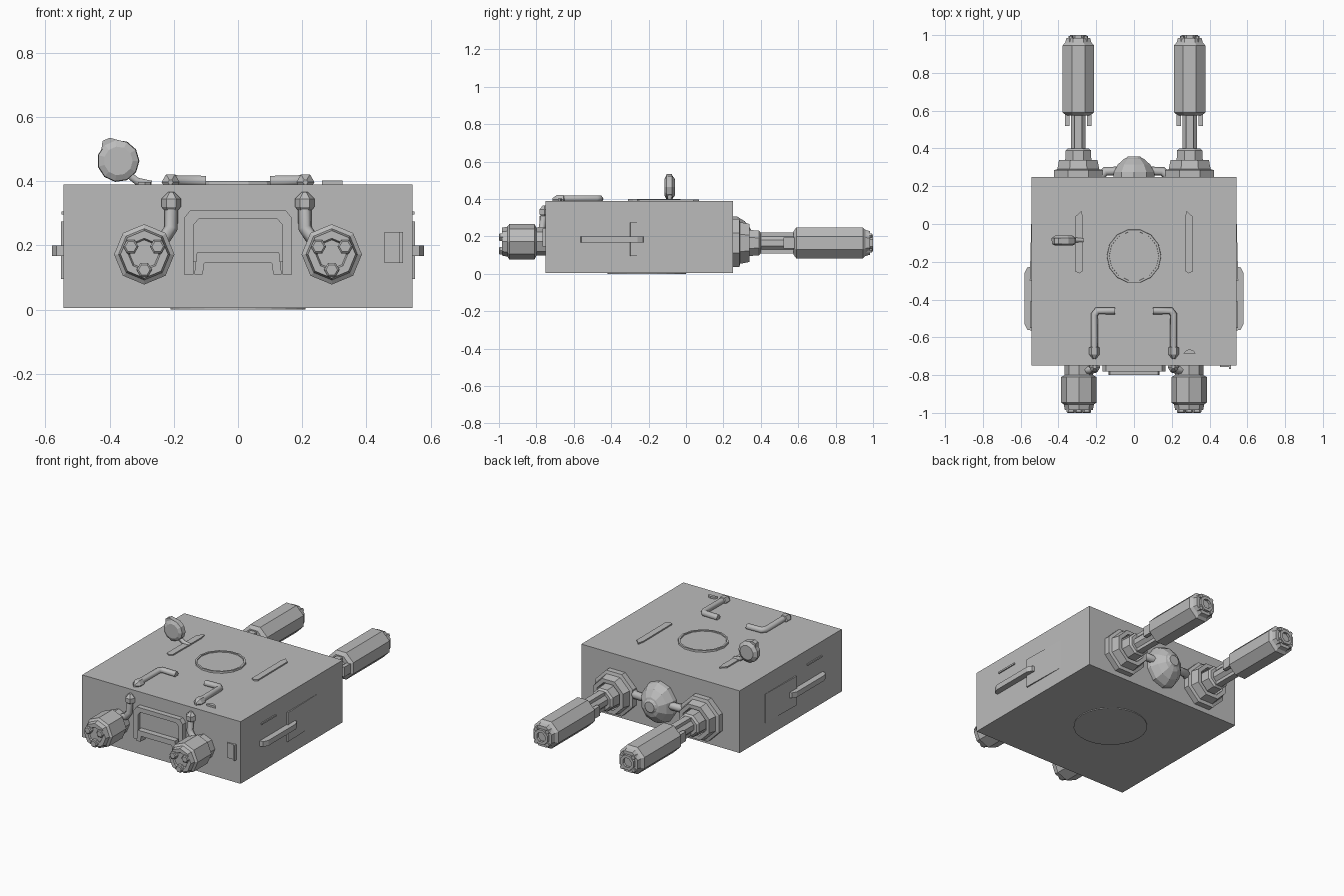
import bpy, bmesh, math
from mathutils import Vector

if "Cube" in bpy.data.objects:
    bpy.data.objects.remove(bpy.data.objects["Cube"])

grey = bpy.data.materials.new("hull grey")
grey.use_nodes = True
grey.diffuse_color = (0.5, 0.5, 0.5, 1)
grey.node_tree.nodes["Principled BSDF"].inputs["Base Color"].default_value = (0.5, 0.5, 0.5, 1)


def finish(name, bm):
    bmesh.ops.recalc_face_normals(bm, faces=bm.faces)
    mesh = bpy.data.meshes.new(name)
    bm.to_mesh(mesh)
    bm.free()
    mesh.materials.append(grey)
    obj = bpy.data.objects.new(name, mesh)
    bpy.context.collection.objects.link(obj)
    return obj


AXES = {"x": lambda u, v, w: (w, u, v),
        "y": lambda u, v, w: (u, w, v),
        "z": lambda u, v, w: (u, v, w)}


def prism(name, points, w0, w1, axis):
    """Extrude an outline along an axis."""
    bm = bmesh.new()
    a, b = [[bm.verts.new(AXES[axis](u, v, w)) for u, v in points] for w in (w0, w1)]
    bm.faces.new(a)
    bm.faces.new(b[::-1])
    for i in range(len(a)):
        j = (i + 1) % len(a)
        bm.faces.new((a[i], a[j], b[j], b[i]))
    return finish(name, bm)


def box(name, x0, x1, y0, y1, z0, z1):
    return prism(name, [(x0, y0), (x1, y0), (x1, y1), (x0, y1)], z0, z1, "z")


def lathe(name, profile, centre, axis="y", sides=8, turn=0.0, stretch=1.0, ring=False):
    """Revolve (distance, radius) pairs; a ring profile closes on itself."""
    bm = bmesh.new()
    loops = []
    for w, r in profile:
        loop = []
        for i in range(sides):
            t = 2 * math.pi * (i + turn) / sides
            p = AXES[axis](r * math.cos(t), r * stretch * math.sin(t), w)
            loop.append(bm.verts.new(Vector(p) + Vector(centre)))
        loops.append(loop)
    pairs = list(zip(loops, loops[1:]))
    if ring:
        pairs.append((loops[-1], loops[0]))
    else:
        bm.faces.new(loops[0])
        bm.faces.new(loops[-1])
    for a, b in pairs:
        for i in range(sides):
            j = (i + 1) % sides
            bm.faces.new((a[i], a[j], b[j], b[i]))
    return finish(name, bm)


def pipe(name, points, radius):
    curve = bpy.data.curves.new(name, "CURVE")
    curve.dimensions = "3D"
    curve.bevel_depth = radius
    curve.bevel_resolution = 1
    curve.use_fill_caps = True
    spline = curve.splines.new("POLY")
    spline.points.add(len(points) - 1)
    for p, co in zip(spline.points, points):
        p.co = (*co, 1)
    obj = bpy.data.objects.new(name, curve)
    bpy.context.collection.objects.link(obj)
    mesh = bpy.data.meshes.new_from_object(obj.evaluated_get(bpy.context.evaluated_depsgraph_get()))
    bpy.data.objects.remove(obj)
    mesh.materials.clear()
    mesh.materials.append(grey)
    bpy.context.collection.objects.link(bpy.data.objects.new(name, mesh))


# Main hull and the thin disc under it
box("hull", -0.543, 0.543, -0.75, 0.25, 0.005, 0.39)
lathe("belly_disc", [(0, 0.21), (0.006, 0.21)], (0, -0.21, 0), "z", 24)

# Roof hatch ring with a low lid
lathe("roof_ring", [(0.385, 0.145), (0.4, 0.143), (0.4, 0.132), (0.385, 0.13)],
      (0, -0.17, 0), "z", 14, ring=True)
lathe("roof_lid", [(0.385, 0.132), (0.394, 0.132)], (0, -0.17, 0), "z", 14)

for s, side in ((1, "left"), (-1, "right")):
    # Front thrusters with three nozzles each
    x = 0.292 * s
    lathe(side + "_thruster", [(-0.74, 0.075), (-0.8, 0.075), (-0.81, 0.094), (-0.945, 0.094),
                               (-0.955, 0.08), (-0.985, 0.074), (-0.985, 0.05), (-0.975, 0.045)],
          (x, 0, 0.172))
    for k in range(3):
        t = math.radians(30 + 120 * k)
        lathe(side + "_nozzle", [(-0.96, 0.024), (-0.995, 0.024), (-1.0, 0.018)],
              (x + 0.048 * math.cos(t), 0, 0.172 + 0.048 * math.sin(t)), sides=6)

    # Rear cannon: socket, collar, inner barrel, rods, sleeve and muzzle
    c = (0.295 * s, 0, 0.165)
    lathe(side + "_cannon_socket", [(0.24, 0.14), (0.285, 0.14), (0.29, 0.12), (0.34, 0.11),
                                    (0.34, 0.085), (0.24, 0.085)], c, turn=0.5, ring=True).scale.x = 1
    lathe(side + "_cannon_collar", [(0.25, 0.08), (0.39, 0.072), (0.4, 0.06)], c, turn=0.5)
    lathe(side + "_inner_barrel", [(0.39, 0.042), (0.59, 0.042)], c, turn=0.5)
    for k in (-1, 1):
        box(side + "_cannon_rod", c[0] - 0.02, c[0] + 0.02, 0.39, 0.59,
            0.165 + k * 0.046 - 0.01, 0.165 + k * 0.046 + 0.01)
        box(side + "_cannon_clamp", c[0] + k * 0.058 - 0.012, c[0] + k * 0.058 + 0.012,
            0.52, 0.59, 0.135, 0.195)
    lathe(side + "_cannon_sleeve", [(0.575, 0.068), (0.59, 0.09), (0.945, 0.09), (0.96, 0.075),
                                    (0.985, 0.068), (0.985, 0.052)], c, turn=0.5)
    lathe(side + "_muzzle", [(0.96, 0.048), (1.0, 0.048), (1.0, 0.03), (0.97, 0.03)], c, turn=0.5)
    for k in range(4):
        t = math.radians(45 + 90 * k)
        lathe(side + "_muzzle_stud", [(0.95, 0.014), (0.995, 0.012)],
              (c[0] + 0.056 * math.cos(t), 0, c[2] + 0.056 * math.sin(t)), sides=6)

    # Roof pipes, their end caps and the hoses running to the thrusters
    pipe(side + "_roof_pipe", [(0.1 * s, -0.46, 0.4), (0.195 * s, -0.46, 0.402),
                               (0.21 * s, -0.48, 0.402), (0.21 * s, -0.69, 0.402)], 0.019)
    lathe(side + "_pipe_cap", [(-0.715, 0.008), (-0.69, 0.028), (-0.655, 0.028), (-0.65, 0.02)],
          (0.21 * s, 0, 0.397), sides=6)
    pipe(side + "_hose", [(0.208 * s, -0.755, 0.345), (0.208 * s, -0.768, 0.255),
                          (0.225 * s, -0.773, 0.228), (0.28 * s, -0.775, 0.205)], 0.021)
    lathe(side + "_hose_cap", [(0.31, 0.022), (0.32, 0.03), (0.345, 0.03), (0.366, 0.01)],
          (0.208 * s, -0.757, 0), "z", 6)

    # Roof rails with inward-curving rear tips
    prism(side + "_roof_rail", [(0.272 * s, -0.25), (0.29 * s, -0.262), (0.312 * s, -0.25),
                                (0.31 * s, 0.04), (0.278 * s, 0.07), (0.27 * s, 0.03)],
          0.385, 0.398, "z")

    # Side grab rail, tapered panel and upper strip
    prism(side + "_side_rail", [(0.535 * s, -0.565), (0.565 * s, -0.56), (0.58 * s, -0.53),
                                (0.58 * s, -0.26), (0.565 * s, -0.23), (0.535 * s, -0.225)],
          0.167, 0.2, "z")
    prism(side + "_side_panel", [(0.535 * s, -0.3), (0.552 * s, -0.298), (0.544 * s, 0.0),
                                 (0.535 * s, 0.0)], 0.095, 0.275, "z")
    box(side + "_side_strip", 0.53 * s, 0.55 * s, -0.55, -0.41, 0.296, 0.306)

    # Brackets beside the rear dome
    pipe(side + "_dome_bracket", [(0.06 * s, 0.28, 0.19), (0.15 * s, 0.28, 0.19),
                                  (0.18 * s, 0.25, 0.19)], 0.024)

# Rear faceted dome with a lens
lathe("rear_dome", [(0.24, 0.115), (0.275, 0.112), (0.315, 0.09), (0.345, 0.055), (0.352, 0.03)],
      (0, 0, 0.18), sides=10, turn=0.5, stretch=1.12)
lathe("dome_lens", [(0.3, 0.05), (0.345, 0.048), (0.358, 0.032)], (0, 0, 0.185), sides=12)

# Front hatch: stepped frame, back plate and lower bench
frame = [(-0.168, 0.11), (-0.168, 0.285), (-0.148, 0.31), (0.148, 0.31), (0.168, 0.285), (0.168, 0.11),
         (0.138, 0.11), (0.138, 0.265), (0.122, 0.282), (-0.122, 0.282), (-0.138, 0.265), (-0.138, 0.11)]
prism("hatch_frame", frame, -0.74, -0.782, "y")
prism("hatch_plate", [(-0.14, 0.15), (0.14, 0.15), (0.14, 0.27), (0.125, 0.284), (-0.125, 0.284),
                      (-0.14, 0.27)], -0.74, -0.765, "y")
prism("hatch_bench", [(-0.136, 0.11), (-0.128, 0.178), (0.128, 0.178), (0.136, 0.11),
                      (0.11, 0.11), (0.105, 0.145), (-0.105, 0.145), (-0.11, 0.11)], -0.74, -0.8, "y")

# Small front grip and roof knob
box("front_grip_plate", 0.455, 0.512, -0.758, -0.74, 0.147, 0.24)
box("front_grip_edge", 0.502, 0.514, -0.768, -0.74, 0.145, 0.242)
prism("roof_knob", [(0.262, -0.685), (0.325, -0.685), (0.315, -0.67), (0.295, -0.663), (0.275, -0.67)],
      0.385, 0.402, "z")

# Dish on a slanted stem
lathe("dish", [(-0.115, 0.045), (-0.105, 0.064), (-0.075, 0.066), (-0.06, 0.045)],
      (-0.373, 0, 0.463), sides=11)
prism("dish_tab", [(-0.425, 0.5), (-0.422, 0.525), (-0.4, 0.535), (-0.35, 0.522), (-0.36, 0.49)],
      -0.105, -0.075, "y")
pipe("dish_stem", [(-0.34, -0.085, 0.42), (-0.315, -0.085, 0.4), (-0.27, -0.085, 0.39)], 0.013)
